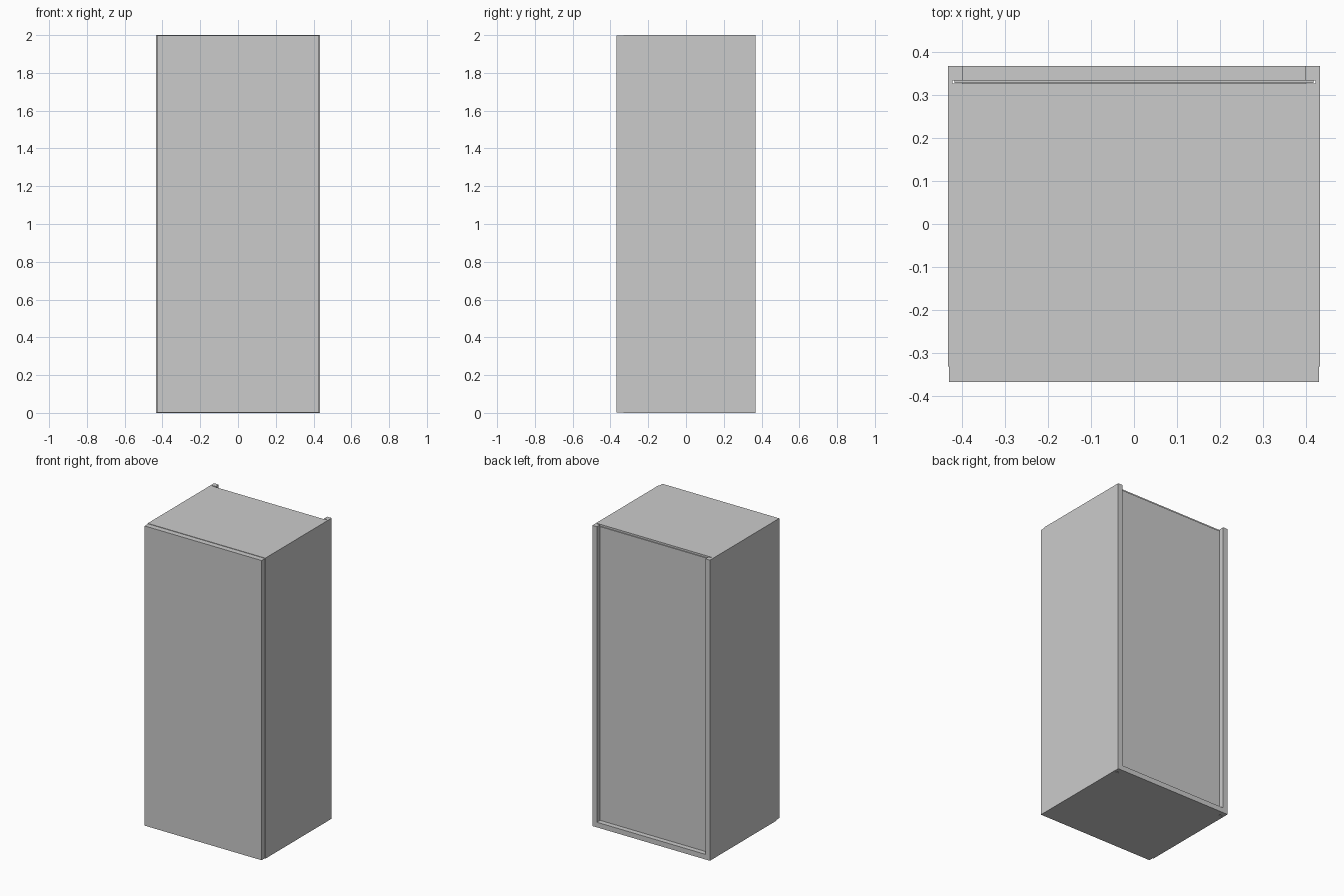
import bpy, bmesh

if "Cube" in bpy.data.objects:
    bpy.data.objects.remove(bpy.data.objects["Cube"])

W, T, H = 0.433, 0.034, 2.0        # half width, board thickness, height
FRONT, BACK = -0.331, 0.367        # carcass depth range
G0, G1, GX = 0.327, 0.334, 0.422   # back panel groove: y range, depth in x
IN = W - T


def extrude_profile(name, pts, z0, z1):
    """Board made from an xy outline pulled up from z0 to z1."""
    bm = bmesh.new()
    face = bm.faces.new([bm.verts.new((x, y, z0)) for x, y in pts])
    top = bmesh.ops.extrude_face_region(bm, geom=[face])["geom"]
    bmesh.ops.translate(bm, vec=(0, 0, z1 - z0),
                        verts=[v for v in top if isinstance(v, bmesh.types.BMVert)])
    bmesh.ops.recalc_face_normals(bm, faces=bm.faces)
    mesh = bpy.data.meshes.new(name)
    bm.to_mesh(mesh)
    bm.free()
    obj = bpy.data.objects.new(name, mesh)
    bpy.context.collection.objects.link(obj)
    return obj


def board(name, half_x, y0, y1, z0, z1):
    return extrude_profile(name, [(-half_x, y0), (half_x, y0),
                                  (half_x, y1), (-half_x, y1)], z0, z1)


# Side panels with a full-height groove near the rear edge
for name, s in (("left_side_panel", -1), ("right_side_panel", 1)):
    outline = [(W, FRONT), (W, BACK), (IN, BACK), (IN, G1),
               (GX, G1), (GX, G0), (IN, G0), (IN, FRONT)]
    extrude_profile(name, [(s * x, y) for x, y in outline], 0, H)

# Bottom runs to the rear edge, top stops in front of the back panel
board("bottom_panel", IN, FRONT, BACK, 0, T)
board("top_panel", IN, FRONT, G0, H - T, H)

# Thin back panel sitting in the grooves
board("back_panel", 0.417, G0 + 0.0005, G1 - 0.0005, T / 2, H - 0.012)

# Door, slightly smaller than the carcass
board("door", 0.430, -BACK, FRONT, 0.003, H - 0.003)
